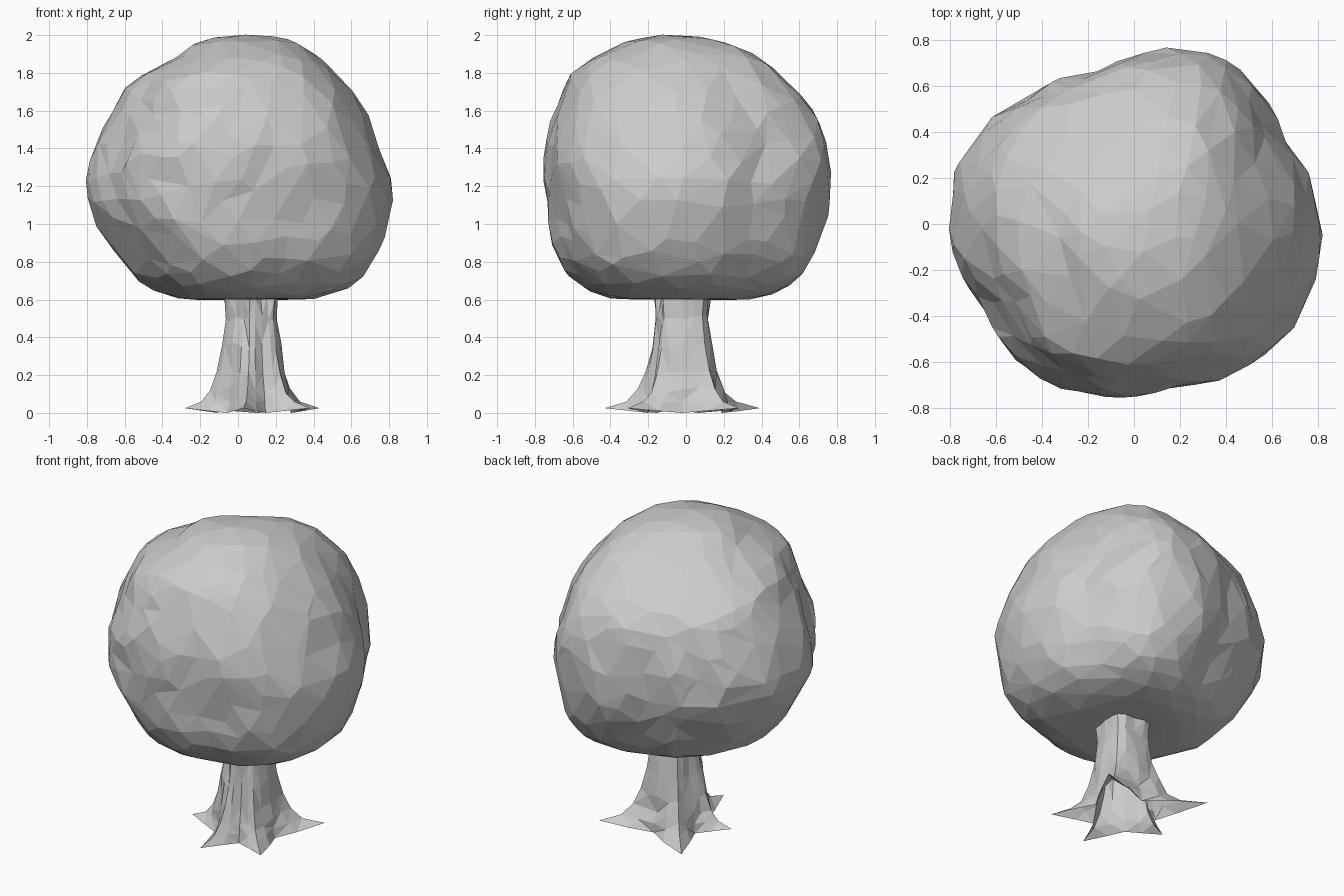
import bpy, bmesh, math, random
from mathutils import Vector, noise

random.seed(4)
cube = bpy.data.objects.get("Cube")
if cube:
    bpy.data.objects.remove(cube, do_unlink=True)

# Single plain grey for the whole tree
grey = bpy.data.materials.new("plain grey")
grey.use_nodes = True
colour = (0.6, 0.6, 0.6, 1)
grey.diffuse_color = colour
grey.node_tree.nodes["Principled BSDF"].inputs["Base Color"].default_value = colour


def make_object(name, bm):
    bmesh.ops.recalc_face_normals(bm, faces=bm.faces)
    mesh = bpy.data.meshes.new(name)
    bm.to_mesh(mesh)
    bm.free()
    mesh.materials.append(grey)
    obj = bpy.data.objects.new(name, mesh)
    bpy.context.collection.objects.link(obj)
    return obj


def sample(values, position, closed=False):
    """Smooth curve through evenly spaced values."""
    count = len(values)
    i = int(position) if closed else min(int(position), count - 2)
    t = position - i

    def pick(k):
        return values[k % count] if closed else values[max(0, min(count - 1, k))]

    a, b, c, d = [pick(i + k) for k in (-1, 0, 1, 2)]
    return b + t / 2 * (c - a + t * (2 * a - 5 * b + 4 * c - d + t * (3 * (b - c) + d - a)))


# Crown outline: plan radii around the trunk, then side extents from bottom to top
PLAN = [.81, .79, .75, .79, .82, .79, .735, .685, .715, .735, .78, .81,
        .805, .79, .75, .78, .785, .775, .755, .75, .78, .815, .82, .81]
LEVELS = [  # height, x low, x high, y low, y high
    (.61, .05, .05, 0, 0),
    (.6, -.15, .25, -.2, .2),
    (.61, -.32, .42, -.43, .39),
    (.68, -.5, .61, -.57, .56),
    (.83, -.63, .74, -.69, .67),
    (1.03, -.77, .79, -.74, .74),
    (1.23, -.81, .81, -.76, .76),
    (1.43, -.75, .74, -.75, .74),
    (1.61, -.67, .66, -.69, .67),
    (1.77, -.54, .53, -.63, .48),
    (1.88, -.34, .41, -.5, .33),
    (1.97, -.2, .25, -.3, .1),
    (2, .02, .02, -.12, -.12),
]
columns = list(zip(*LEVELS))
# Swellings and hollows: direction, amount
LUMPS = [(Vector((.3, .32, .58)).normalized(), .055),
         (Vector((.3, -.65, -.25)).normalized(), -.035),
         (Vector((.65, -.4, -.3)).normalized(), .02)]


def crown_point(p):
    turn = (math.atan2(p.y, p.x) / math.tau) % 1
    rise = math.acos(max(-1, min(1, -p.z))) / math.pi
    z, x0, x1, y0, y1 = [sample(c, rise * (len(LEVELS) - 1)) for c in columns]
    radius = sample(PLAN, turn * len(PLAN), closed=True)
    u = radius * math.cos(turn * math.tau) / .81
    v = radius * math.sin(turn * math.tau) / .76
    return Vector(((x0 + x1 + u * (x1 - x0)) / 2, (y0 + y1 + v * (y1 - y0)) / 2, z))


# Crown: shaped sphere with soft lumps, reduced to irregular facets
bm = bmesh.new()
bmesh.ops.create_icosphere(bm, subdivisions=4, radius=1)
for vert in bm.verts:
    shake = Vector([random.uniform(-.03, .03) for axis in range(3)])
    direction = (vert.co + shake).normalized()
    lump = noise.noise(direction * 4) * .03 * (1 - direction.z ** 2)
    lump += sum(size * math.exp((direction.dot(way) - 1) * 14) for way, size in LUMPS)
    vert.co = crown_point(direction) + direction * lump
crown = make_object("crown", bm)
facets = crown.modifiers.new("facets", "DECIMATE")
facets.ratio = .5

# Trunk: rings whose ridges flare into five pointed roots, open underneath
CENTRE = Vector((.08, -.01, 0))
ROOTS = [(.43, .28), (-.24, .39), (-.28, -.07), (.03, -.43), (.38, -.31)]
RINGS = [  # height, trunk radius, root flare
    (.01, .2, 1), (.06, .19, .5), (.12, .18, .27),
    (.22, .165, .15), (.36, .15, .07), (.5, .135, .05), (.61, .135, .08), (.72, .17, .1),
]
SPOKES = [(0, 1), (.2, .36), (.5, 0), (.8, .36)]  # place between roots, share of flare

arms = [Vector((x, y, 0)) - CENTRE for x, y in ROOTS]
angles = [math.atan2(a.y, a.x) % math.tau for a in arms]
bm = bmesh.new()
rings = []
for height, radius, flare in RINGS:
    ring = []
    for i, arm in enumerate(arms):
        following = (i + 1) % len(arms)
        gap = (angles[following] - angles[i]) % math.tau
        for place, share in SPOKES:
            reach = arm.length if place < .5 else arms[following].length
            r = radius + (reach - radius) * flare * share
            if .01 < height < .7 and share < 1:
                r += random.uniform(-.012, .012)
            a = angles[i] + gap * place
            lift = random.uniform(-.02, .02) if height > .1 else 0
            if height < .02 and share == 1:
                lift = .015  # root tips curl off the ground
            elif height < .02 and share == 0:
                lift = -.01
            ring.append(bm.verts.new(CENTRE + Vector((r * math.cos(a), r * math.sin(a), height + lift))))
    rings.append(ring)

for low, high in zip(rings, rings[1:]):
    for i in range(len(low)):
        j = (i + 1) % len(low)
        bm.faces.new((low[i], low[j], high[j], high[i]))
bm.faces.new(rings[-1])
bmesh.ops.triangulate(bm, faces=bm.faces)
make_object("trunk", bm)
